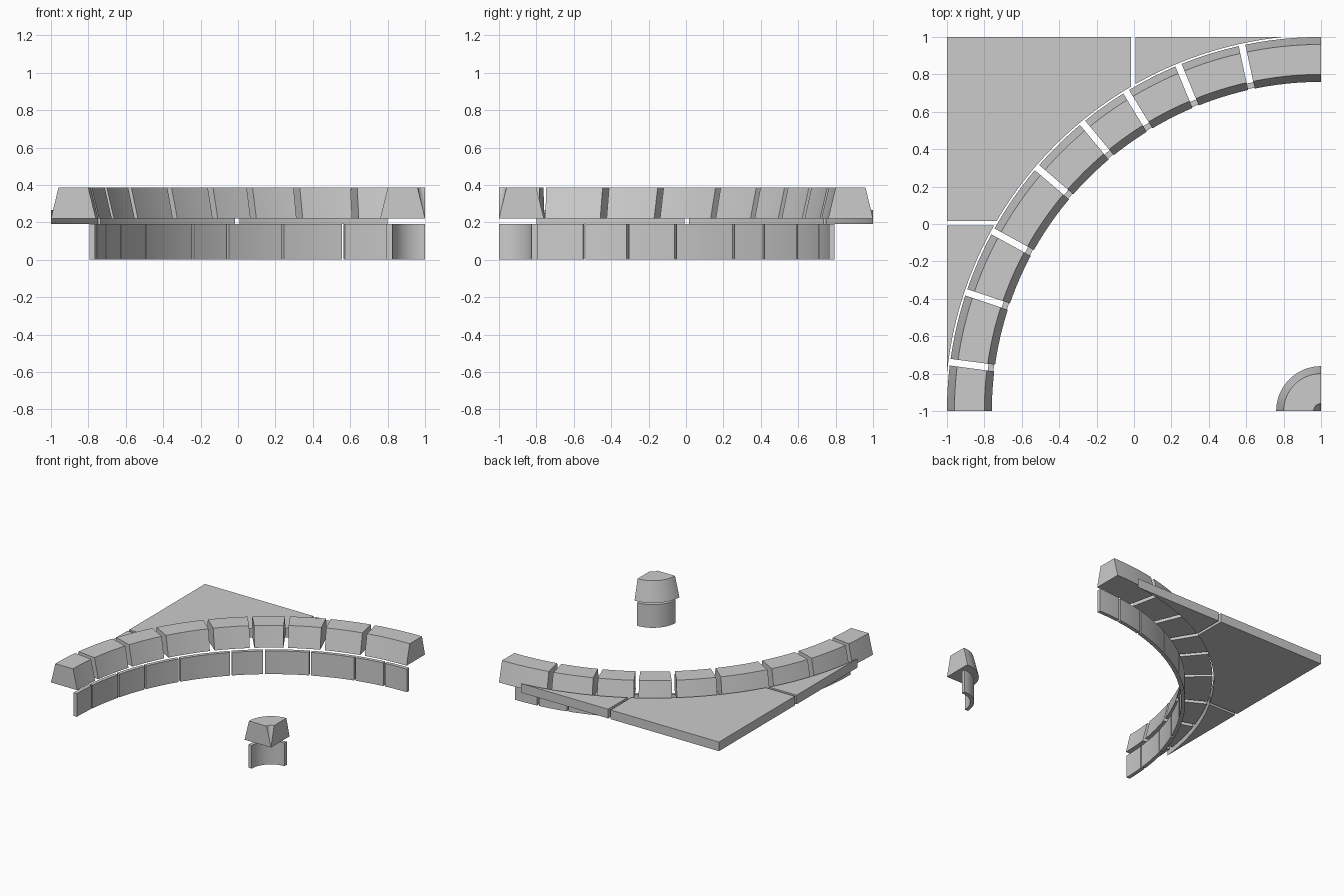
import bpy, bmesh, math

if "Cube" in bpy.data.objects:
    bpy.data.objects.remove(bpy.data.objects["Cube"])

CX, CY = 1.0, -1.0          # centre of the quarter circle

stone = bpy.data.materials.new("light grey stone")
stone.diffuse_color = (0.6, 0.6, 0.6, 1)
stone.use_nodes = True
stone.node_tree.nodes["Principled BSDF"].inputs["Base Color"].default_value = stone.diffuse_color


def finish(name, bm):
    bmesh.ops.remove_doubles(bm, verts=bm.verts, dist=1e-5)
    bmesh.ops.recalc_face_normals(bm, faces=bm.faces)
    me = bpy.data.meshes.new(name)
    bm.to_mesh(me)
    bm.free()
    me.materials.append(stone)
    ob = bpy.data.objects.new(name, me)
    bpy.context.collection.objects.link(ob)
    bpy.context.view_layer.objects.active = ob
    ob.select_set(True)
    bpy.ops.object.shade_smooth_by_angle(angle=math.radians(25))
    ob.select_set(False)


def block(name, profile, a0, a1, cut0, cut1, steps):
    """Sweep a (radius, z) profile from a0 to a1 degrees; cuts trim the ends parallel."""
    bm = bmesh.new()
    rings = []
    for i in range(steps + 1):
        t = i / steps
        ring = []
        for r, z in profile:
            s = math.radians(a0) + (cut0 / r if r else 0)
            e = math.radians(a1) - (cut1 / r if r else 0)
            a = s + (e - s) * t
            ring.append(bm.verts.new((CX - r * math.cos(a), CY + r * math.sin(a), z)))
        rings.append(ring)
    n = len(profile)
    for p, q in zip(rings, rings[1:]):
        for j in range(n):
            k = (j + 1) % n
            if profile[j][0] == 0 and profile[k][0] == 0:
                continue
            bm.faces.new((p[j], p[k], q[k], q[j]))
    bm.faces.new(rings[0])
    bm.faces.new(rings[-1][::-1])
    finish(name, bm)


def row(name, profile, joints, gap):
    stops = [0] + joints + [90]
    for i, (a, b) in enumerate(zip(stops, stops[1:])):
        block(f"{name}_{i + 1}", profile, a, b,
              gap / 2 if i else 0, gap / 2 if b < 90 else 0, 6)


def slab(name, pts, z0=0.19, z1=0.265):
    bm = bmesh.new()
    f = bm.faces.new([bm.verts.new((x, y, z0)) for x, y in pts])
    new = bmesh.ops.extrude_face_region(bm, geom=[f])["geom"]
    bmesh.ops.translate(bm, vec=(0, 0, z1 - z0),
                        verts=[v for v in new if isinstance(v, bmesh.types.BMVert)])
    finish(name, bm)


def arc(x0, x1, r=2.01, n=20):
    """Points on the paving edge between two x positions."""
    a0, a1 = (math.acos(min(1, (CX - x) / r)) for x in (x0, x1))
    return [(CX - r * math.cos(a0 + (a1 - a0) * i / n),
             CY + r * math.sin(a0 + (a1 - a0) * i / n)) for i in range(n + 1)]


# large curved coping and the thin riser under it
row("coping_stone", [(1.76, 0.22), (2.0, 0.22), (1.96, 0.385), (1.80, 0.385)],
    [7.5, 18.5, 28.7, 40.6, 50.4, 58.6, 67.6, 77.8], 0.036)
row("riser_stone", [(1.765, 0), (1.795, 0), (1.795, 0.19), (1.765, 0.19)],
    [6, 15, 23, 32.3, 45.3, 53.3, 64.5, 75.7, 83.5], 0.014)

# small inner corner coping and riser
block("corner_coping", [(0, 0.22), (0.24, 0.22), (0.20, 0.385), (0.04, 0.385)], 0, 90, 0, 0, 16)
block("corner_riser", [(0.175, 0), (0.205, 0), (0.205, 0.19), (0.175, 0.19)], 0, 90, 0, 0, 16)

# three paving slabs behind the curve, mirrored across the diagonal
e = 0.015
x_start = CX - math.sqrt(2.01 ** 2 - (e - CY) ** 2)
slab("corner_paving", [(-1, 1), (-1, e)] + arc(x_start, -e) + [(-e, 1)])
side = [(0.008, 1)] + arc(0.008, CX - math.sqrt(2.01 ** 2 - 4))
slab("back_paving", side)
slab("left_paving", [(-y, -x) for x, y in side])
